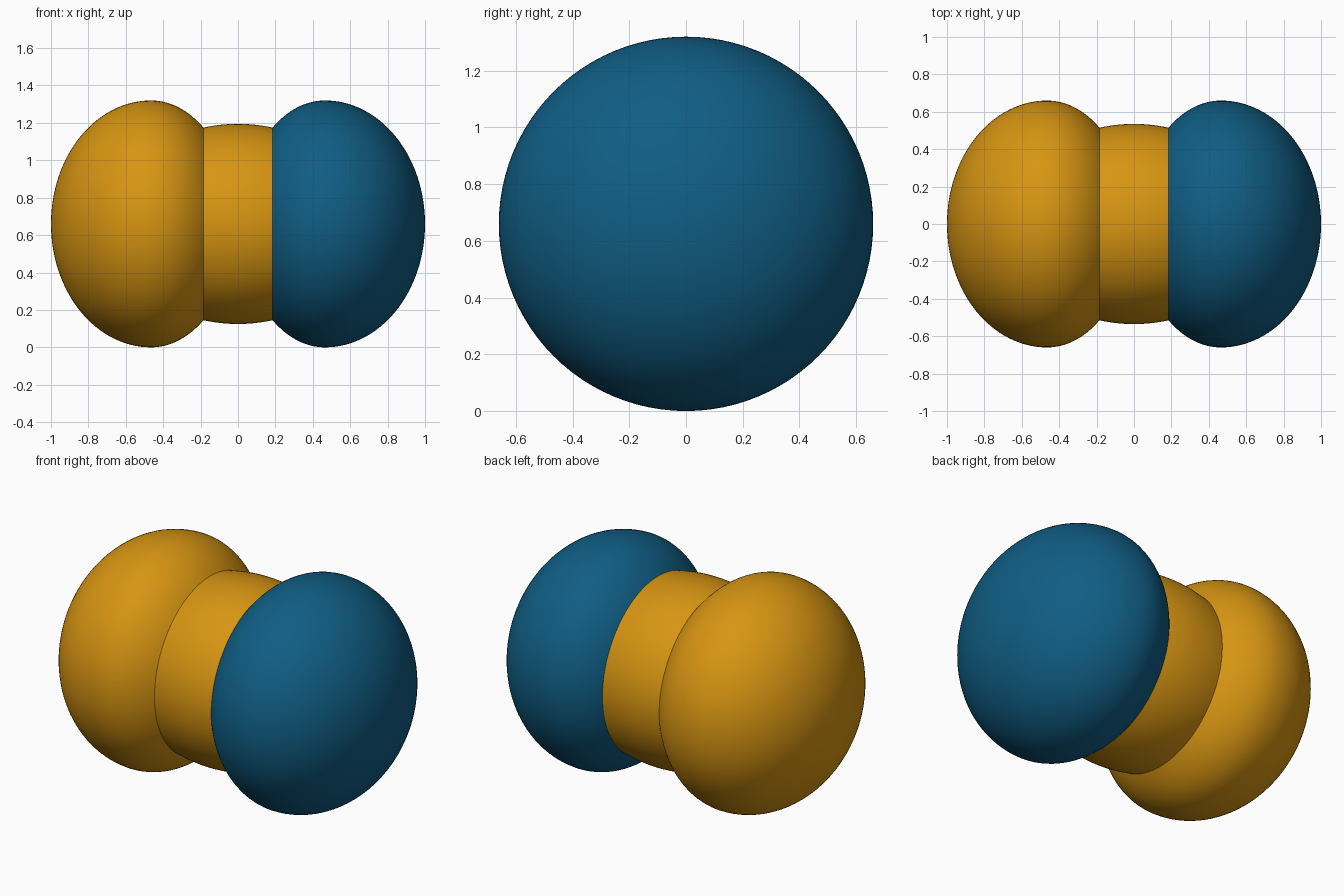
import bpy
import bmesh
from math import acos, cos, sin, pi, tau
from mathutils import Vector

cube = bpy.data.objects.get("Cube")
if cube:
    bpy.data.objects.remove(cube, do_unlink=True)

SEGMENTS = 96
RADIUS = 0.66         # widest radius of the knobs, also the axis height
KNOB_X = 0.465        # where a knob is widest
SEAM_X = 0.185        # where the knobs meet the neck
SEAM_R = 0.515
NECK_R = 0.535


def make_material(name, color):
    mat = bpy.data.materials.new(name)
    mat.use_nodes = True
    mat.diffuse_color = color
    mat.node_tree.nodes["Principled BSDF"].inputs["Base Color"].default_value = color
    return mat


def lathe(name, profile, mat):
    """Spin (x, radius) points around the x axis into a closed solid."""
    bm = bmesh.new()
    verts = [bm.verts.new((x, 0, r)) for x, r in profile]
    edges = [bm.edges.new(pair) for pair in zip(verts, verts[1:])]
    bmesh.ops.spin(bm, geom=verts + edges, cent=Vector(), axis=Vector((1, 0, 0)),
                   angle=tau, steps=SEGMENTS, use_merge=True)
    bmesh.ops.remove_doubles(bm, verts=bm.verts, dist=0.0001)
    bmesh.ops.recalc_face_normals(bm, faces=bm.faces)
    mesh = bpy.data.meshes.new(name)
    bm.to_mesh(mesh)
    bm.free()
    mesh.materials.append(mat)
    obj = bpy.data.objects.new(name, mesh)
    obj.location.z = RADIUS
    bpy.context.collection.objects.link(obj)
    bpy.ops.object.select_all(action="DESELECT")
    obj.select_set(True)
    bpy.context.view_layer.objects.active = obj
    bpy.ops.object.shade_smooth_by_angle(angle=pi / 6)


def knob_profile(side):
    """Half ellipse outside, tighter elliptic shoulder running in to the seam."""
    outer = 1 - KNOB_X
    end = acos(SEAM_R / RADIUS)
    inner = (KNOB_X - SEAM_X) / sin(end)
    points = [(KNOB_X + outer * cos(pi / 2 * i / 32), RADIUS * sin(pi / 2 * i / 32))
              for i in range(33)]
    points += [(KNOB_X - inner * sin(end * i / 16), RADIUS * cos(end * i / 16))
               for i in range(1, 17)]
    points.append((SEAM_X, 0))
    return [(side * x, r) for x, r in points]


orange = make_material("warm orange", (0.68, 0.30, 0.006, 1))
blue = make_material("deep blue", (0.005, 0.11, 0.23, 1))

# Rounded end knobs
lathe("left_knob", knob_profile(1), blue)
lathe("right_knob", knob_profile(-1), orange)

# Slightly barrelled neck between the knobs
steps = [i / 8 for i in range(-8, 9)]
neck = [(SEAM_X * t, NECK_R - (NECK_R - SEAM_R) * t * t) for t in steps]
lathe("neck", [(-SEAM_X, 0)] + neck + [(SEAM_X, 0)], orange)
